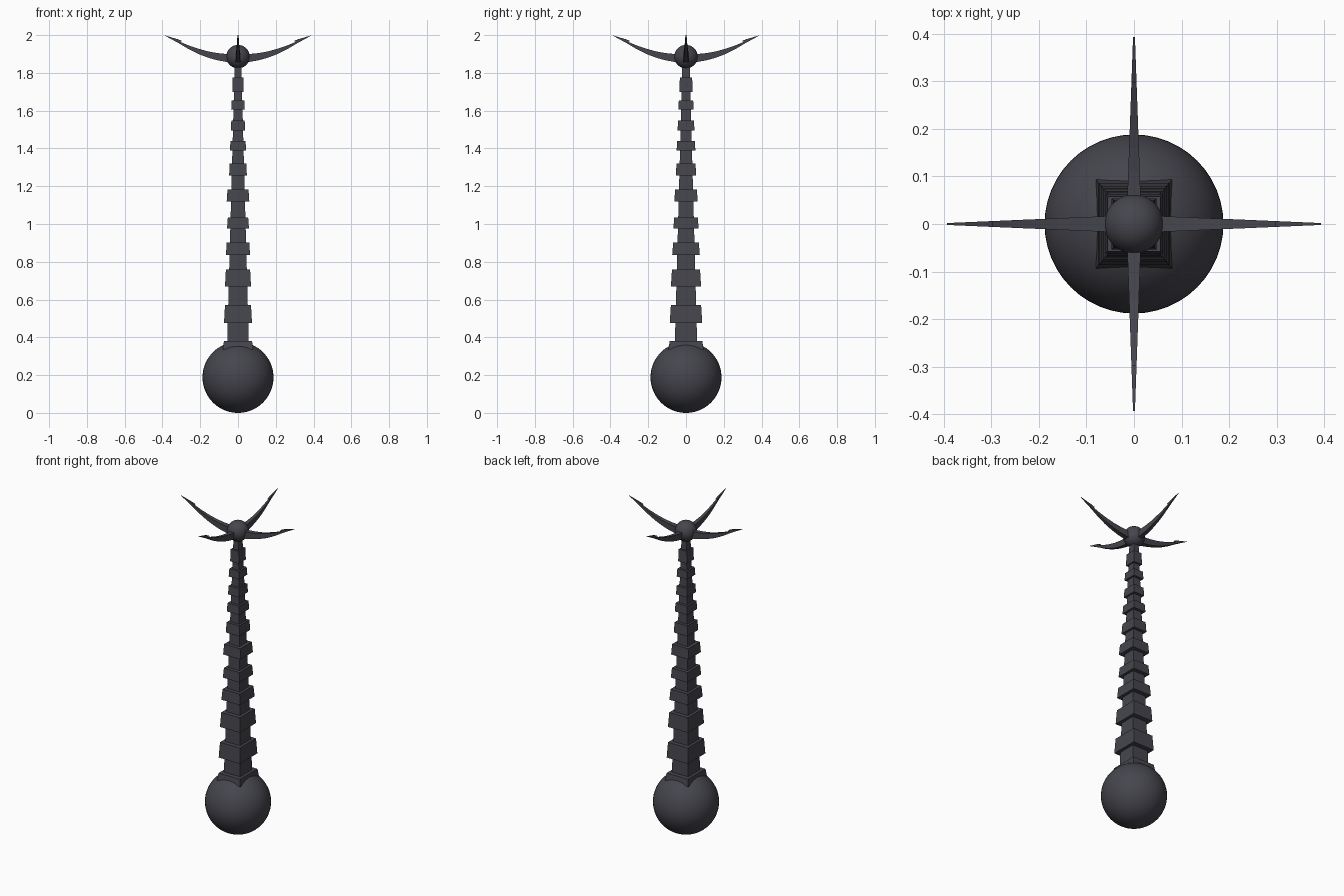
import bpy, bmesh, math
from mathutils import Matrix

if "Cube" in bpy.data.objects:
    bpy.data.objects.remove(bpy.data.objects["Cube"])

mat = bpy.data.materials.new("dark slate")
mat.diffuse_color = (0.06, 0.06, 0.075, 1)
mat.use_nodes = True
mat.node_tree.nodes["Principled BSDF"].inputs["Base Color"].default_value = mat.diffuse_color


def finish(bm, name):
    bmesh.ops.recalc_face_normals(bm, faces=bm.faces)
    me = bpy.data.meshes.new(name)
    bm.to_mesh(me)
    bm.free()
    me.materials.append(mat)
    ob = bpy.data.objects.new(name, me)
    bpy.context.collection.objects.link(ob)
    return ob


def ball(name, z, r):
    bm = bmesh.new()
    bmesh.ops.create_uvsphere(bm, u_segments=48, v_segments=32, radius=r)
    bmesh.ops.translate(bm, verts=bm.verts, vec=(0, 0, z))
    for f in bm.faces:
        f.smooth = True
    finish(bm, name)


def tapered_box(name, z0, z1, bottom, top):
    # bottom and top are (half x, half y)
    bm = bmesh.new()
    bmesh.ops.create_cube(bm, size=2)
    for v in bm.verts:
        hx, hy = top if v.co.z > 0 else bottom
        v.co = (v.co.x * hx, v.co.y * hy, z1 if v.co.z > 0 else z0)
    finish(bm, name)


# Pommel and head balls
ball("base_ball", 0.188, 0.188)
ball("head_ball", 1.886, 0.062)

# Tapering square core
tapered_box("shaft_core", 0.3, 1.86, (0.059, 0.061), (0.017, 0.019))

# Flared collars: bottom z, top z, half width in x, half width in y
collars = [(0.335, 0.38, 0.080, 0.093), (0.477, 0.572, 0.074, 0.086),
           (0.668, 0.758, 0.069, 0.080), (0.837, 0.903, 0.064, 0.073),
           (0.975, 1.035, 0.058, 0.067), (1.118, 1.182, 0.060, 0.062),
           (1.256, 1.32, 0.047, 0.054), (1.388, 1.44, 0.043, 0.050),
           (1.494, 1.547, 0.038, 0.045), (1.605, 1.653, 0.036, 0.041),
           (1.70, 1.775, 0.030, 0.035)]
for i, (z0, z1, hx, hy) in enumerate(collars):
    tapered_box(f"collar_{i + 1}", z0, z1, (hx, hy), (hx * 0.93, hy * 0.93))

# Four curved barbed claws: side outline (radius, height), thinning to the tip
lower = [(0.0, 1.856), (0.06, 1.858), (0.11, 1.867), (0.16, 1.881), (0.21, 1.900),
         (0.26, 1.925), (0.31, 1.955), (0.35, 1.977), (0.393, 2.0)]
upper = [(0.0, 1.90), (0.06, 1.90), (0.11, 1.905), (0.16, 1.914), (0.21, 1.928),
         (0.26, 1.945), (0.305, 1.964), (0.297, 1.969), (0.315, 1.977), (0.393, 2.0)]
outline = lower + upper[-2::-1]
for k in range(4):
    bm = bmesh.new()
    root = 0.019 if k % 2 == 0 else 0.016
    sides = [[bm.verts.new((r, s * (root + (0.002 - root) * r / 0.393), z)) for r, z in outline]
             for s in (-1, 1)]
    n = len(outline)
    for ring in sides:
        bm.faces.new(ring)
    for i in range(n):
        j = (i + 1) % n
        bm.faces.new((sides[0][i], sides[0][j], sides[1][j], sides[1][i]))
    bmesh.ops.transform(bm, matrix=Matrix.Rotation(k * math.pi / 2, 4, 'Z'), verts=bm.verts)
    finish(bm, f"claw_{k + 1}")
